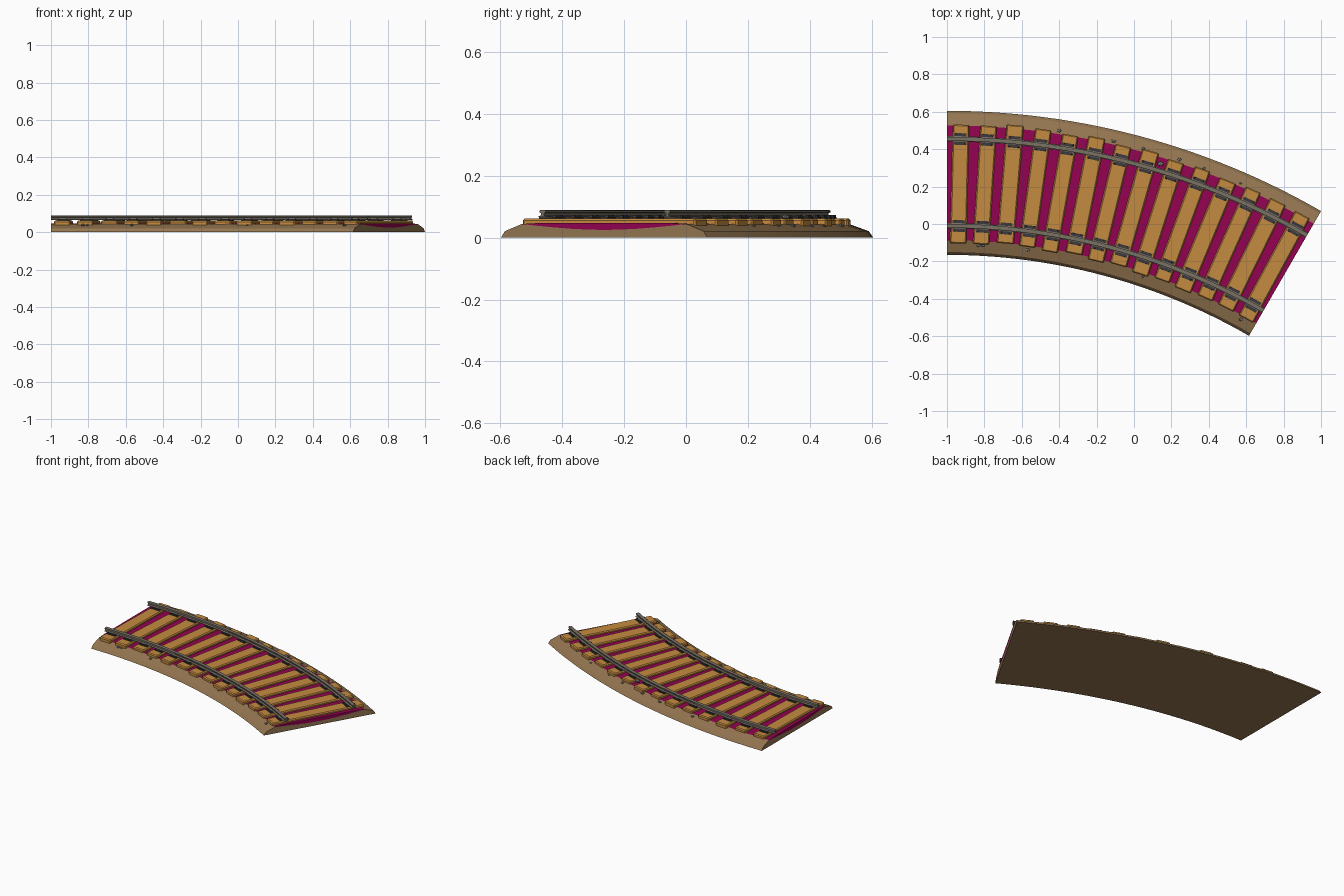
import bpy, bmesh, math, random
from mathutils import Matrix, Vector

if "Cube" in bpy.data.objects:
    bpy.data.objects.remove(bpy.data.objects["Cube"])

random.seed(4)
CX, CY = -1.0, -3.395          # centre of the curve
R_IN, R_OUT = 3.23, 4.0        # bed edges
SWEEP = math.radians(30)
RAILS = (3.385, 3.85)
TIES = 14


def material(name, rgb):
    m = bpy.data.materials.new(name)
    m.diffuse_color = (*[(c / 255) ** 2.2 for c in rgb], 1)
    m.use_nodes = True
    m.node_tree.nodes["Principled BSDF"].inputs["Base Color"].default_value = m.diffuse_color
    return m


EARTH = material("earth brown", (148, 118, 82))
GRAVEL = material("magenta gravel", (146, 10, 82))
WOOD = material("orange wood", (196, 138, 66))
STEEL = material("rail steel", (120, 112, 100))
IRON = material("dark iron", (62, 60, 62))
STONE = material("grey stone", (118, 118, 120))


def polar(r, a, z):
    return Vector((CX + r * math.sin(a), CY + r * math.cos(a), z))


def finish(name, bm, mat, smooth=None):
    bmesh.ops.recalc_face_normals(bm, faces=bm.faces)
    me = bpy.data.meshes.new(name)
    bm.to_mesh(me)
    bm.free()
    me.materials.append(mat)
    ob = bpy.data.objects.new(name, me)
    bpy.context.collection.objects.link(ob)
    if smooth:
        bpy.ops.object.select_all(action='DESELECT')
        ob.select_set(True)
        bpy.context.view_layer.objects.active = ob
        bpy.ops.object.shade_smooth_by_angle(angle=math.radians(smooth))
    return ob


def sweep(name, profile, mat, steps=28):
    """Sweep a closed (radius, z) profile round the curve."""
    bm = bmesh.new()
    rings = [[bm.verts.new(polar(r, SWEEP * i / steps, z)) for r, z in profile]
             for i in range(steps + 1)]
    n = len(profile)
    for a, b in zip(rings, rings[1:]):
        for j in range(n):
            k = (j + 1) % n
            bm.faces.new((a[j], a[k], b[k], b[j]))
    bm.faces.new(rings[0])
    bm.faces.new(rings[-1])
    return finish(name, bm, mat, 15)


def add_box(bm, r, a, z, size, turn=0.0, bevel=0.0):
    """Box at a polar position; size is (along track, radial, height)."""
    mat = (Matrix.Translation(polar(r, a, z)) @ Matrix.Rotation(-a + turn, 4, 'Z')
           @ Matrix.Diagonal((*size, 1)))
    verts = bmesh.ops.create_cube(bm, size=1, matrix=mat)['verts']
    if bevel:
        edges = list({e for v in verts for e in v.link_edges})
        bmesh.ops.bevel(bm, geom=edges, offset=bevel, segments=1, affect='EDGES')


# Earth bed with a shallow trough, filled by a lens of gravel
g0, g1 = R_IN + 0.078, R_OUT - 0.078
trough = [(g0 + (g1 - g0) * t / 10, 0.044 - 0.019 * math.sin(math.pi * t / 10))
          for t in range(11)]
sweep("earth_bed", [(R_IN, 0), (R_IN + 0.015, 0.021)] + trough
      + [(R_OUT - 0.015, 0.021), (R_OUT, 0)], EARTH)
sweep("gravel_fill", trough + [(g1 - 0.08, 0.048), (g0 + 0.08, 0.048)], GRAVEL)

# Wooden ties, slightly uneven, with their rail fastenings
ties, plates = bmesh.new(), bmesh.new()
for i in range(TIES):
    a = SWEEP * (i + 0.5) / TIES
    turn = random.uniform(-0.012, 0.012)
    add_box(ties, 3.617 + random.uniform(-0.01, 0.01), a, 0.046,
            (random.uniform(0.083, 0.093), 0.635, 0.032), turn, 0.006)
    for r in RAILS:
        add_box(plates, r, a, 0.0635, (0.066, 0.062, 0.006))
        for side in (-1, 1):
            add_box(plates, r + side * 0.021, a, 0.068, (0.05, 0.01, 0.007))
            for end in (-1, 1):
                m = Matrix.Translation(polar(r + side * 0.025, a + end * 0.006, 0.069))
                bmesh.ops.create_cone(plates, cap_ends=True, segments=6, radius1=0.005,
                                      radius2=0.004, depth=0.009, matrix=m)
finish("ties", ties, WOOD)
finish("rail_fastenings", plates, IRON)

# I-section rails
half = [(0.015, 0.066), (0.015, 0.069), (0.005, 0.072), (0.005, 0.079),
        (0.011, 0.081), (0.011, 0.087), (0.008, 0.089)]
for name, r in zip(("inner_rail", "outer_rail"), RAILS):
    sweep(name, [(r + d, z) for d, z in half]
          + [(r - d, z) for d, z in reversed(half)], STEEL)

# Loose stones scattered on both shoulders and one beside the outer rail
stones = bmesh.new()
spots = [(random.choice((R_IN + 0.055, R_OUT - 0.06)), random.uniform(0.02, 0.5), 0.038)
         for _ in range(12)] + [(3.888, 0.298, 0.067)]
for r, a, z in spots:
    s = random.uniform(0.006, 0.011) if z < 0.05 else 0.014
    m = Matrix.Translation(polar(r, a, z)) @ Matrix.Diagonal((s * 1.3, s, s * 0.7, 1))
    bmesh.ops.create_icosphere(stones, subdivisions=1, radius=1, matrix=m)
finish("loose_stones", stones, STONE)
